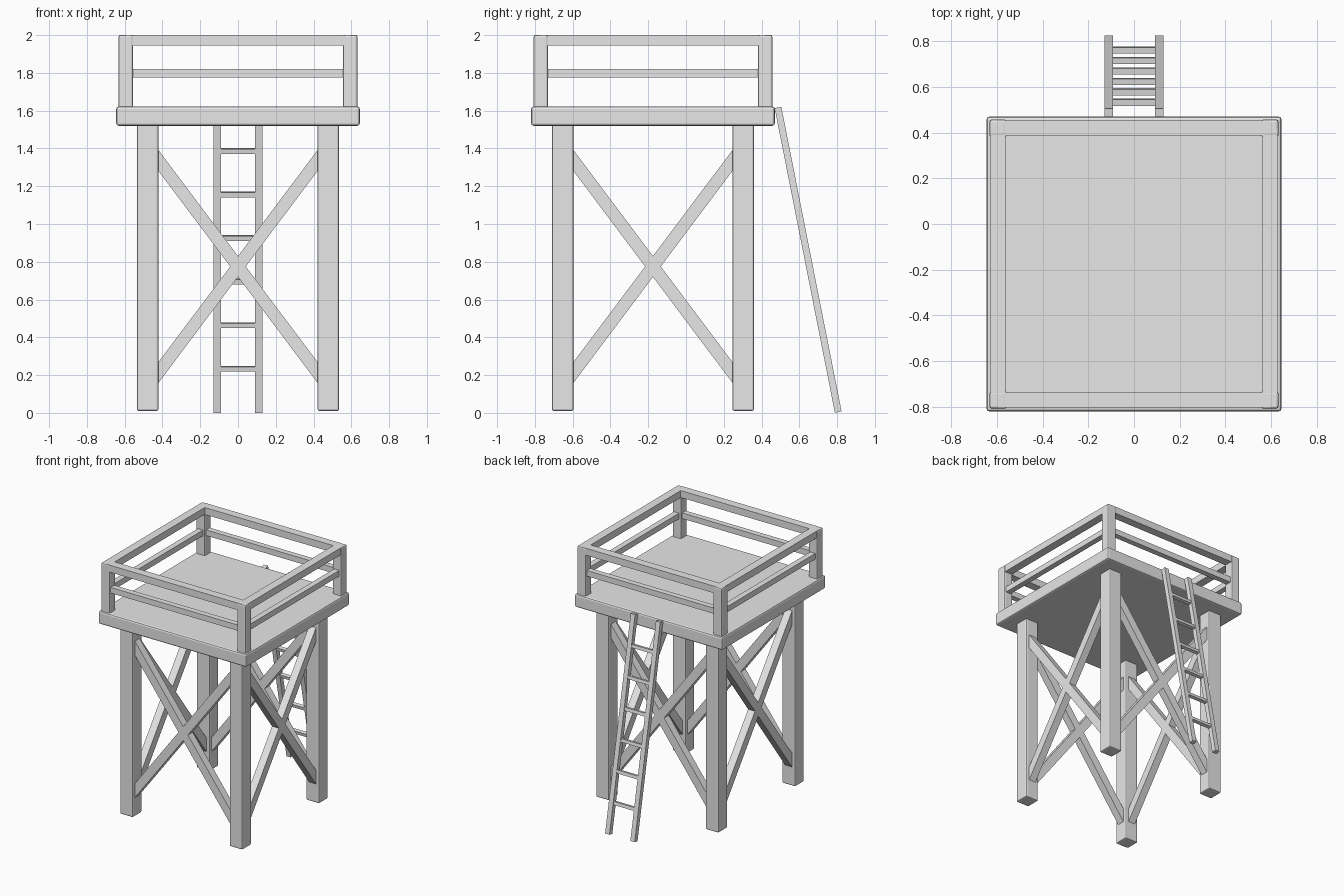
import bpy, bmesh
from mathutils import Vector, Matrix

cube = bpy.data.objects.get("Cube")
if cube:
    bpy.data.objects.remove(cube, do_unlink=True)

grey = bpy.data.materials.new("light_grey")
grey.use_nodes = True
colour = (0.8, 0.8, 0.8, 1)
grey.diffuse_color = colour
grey.node_tree.nodes["Principled BSDF"].inputs["Base Color"].default_value = colour

CY = -0.175          # tower centre in y
SIDES = ("front", "left", "back", "right")


def block(name, size, matrix, bevel=0):
    bm = bmesh.new()
    bmesh.ops.create_cube(bm, size=1)
    bmesh.ops.scale(bm, vec=size, verts=bm.verts)
    if bevel:
        bmesh.ops.bevel(bm, geom=bm.edges[:], offset=bevel, segments=2,
                        profile=0.5, affect='EDGES')
    bmesh.ops.transform(bm, matrix=matrix, verts=bm.verts)
    mesh = bpy.data.meshes.new(name)
    bm.to_mesh(mesh)
    bm.free()
    mesh.materials.append(grey)
    obj = bpy.data.objects.new(name, mesh)
    bpy.context.collection.objects.link(obj)
    return obj


def box(name, lo, hi, bevel=0):
    lo, hi = Vector(lo), Vector(hi)
    return block(name, hi - lo, Matrix.Translation((lo + hi) / 2), bevel)


def beam(name, start, end, width, depth, side, spin=Matrix()):
    """Straight bar; depth runs along the side vector."""
    start, end, side = Vector(start), Vector(end), Vector(side)
    along = (end - start).normalized()
    across = side.cross(along)
    turn = Matrix((along, across, side)).transposed().to_4x4()
    place = Matrix.Translation((start + end) / 2) @ turn
    return block(name, ((end - start).length, width, depth), spin @ place)


# Deck
box("platform", (-0.645, CY - 0.645, 1.52), (0.645, CY + 0.645, 1.622), 0.013)

# Legs and railing posts at the four corners
for sx, xname in ((-1, "right"), (1, "left")):
    for sy, yname in ((-1, "front"), (1, "back")):
        for part, c, w, z0, z1 in (("leg", 0.478, 0.057, 0.01, 1.53),
                                   ("post", 0.594, 0.038, 1.61, 2.0)):
            x, y = sx * c, CY + sy * c
            box(f"{yname}_{xname}_{part}", (x - w, y - w, z0),
                (x + w, y + w, z1), 0.01)

# Cross braces and rails, repeated around the tower
for i, side in enumerate(SIDES):
    spin = Matrix.Translation((0, CY, 0)) @ Matrix.Rotation(i * 1.5707963, 4, 'Z')
    for s, label in ((-1, "rising"), (1, "falling")):
        beam(f"{side}_{label}_brace", (-0.46, -0.478, 0.775 + s * 0.613),
             (0.46, -0.478, 0.775 - s * 0.613), 0.066, 0.06, (0, 1, 0), spin)
    beam(f"{side}_top_rail", (-0.594, -0.594, 1.972), (0.594, -0.594, 1.972),
         0.055, 0.066, (0, 1, 0), spin)
    beam(f"{side}_middle_rail", (-0.594, -0.594, 1.798), (0.594, -0.594, 1.798),
         0.045, 0.045, (0, 1, 0), spin)

# Leaning ladder at the back
foot, top = Vector((0, 0.806, 0.004)), Vector((0, 0.487, 1.617))
for s, label in ((-1, "right"), (1, "left")):
    offset = Vector((s * 0.11, 0, 0))
    beam(f"ladder_{label}_rail", foot + offset, top + offset, 0.036, 0.038, (1, 0, 0))

lean = (top - foot).normalized()
for i in range(6):
    centre = foot.lerp(top, (i + 1) / 7)
    half = Vector((0.1, 0, 0))
    beam(f"ladder_rung_{i + 1}", centre - half, centre + half, 0.027, 0.025, lean)
